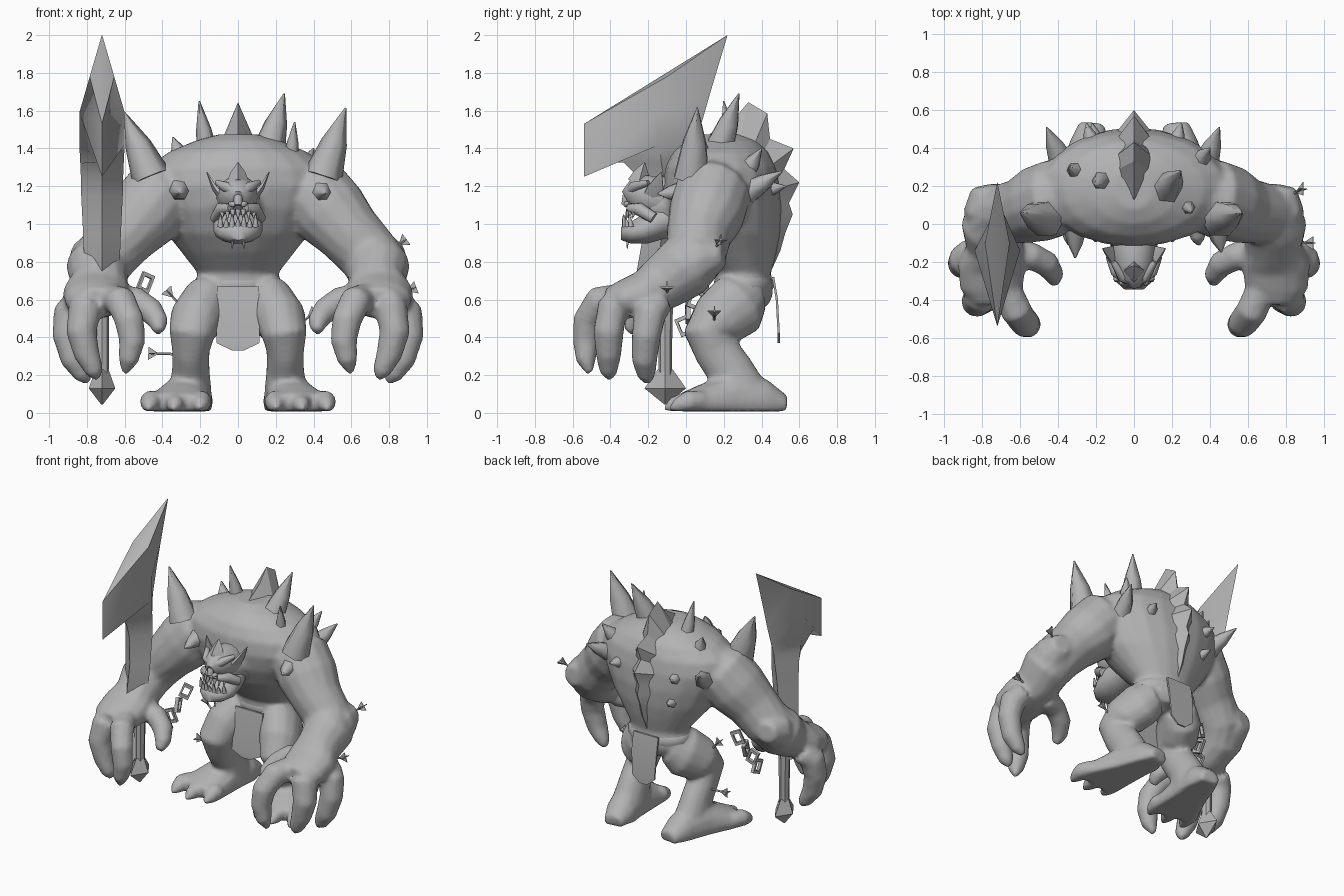
import bpy, bmesh, math
from mathutils import Vector, Matrix

skin = bpy.data.materials.new("stone_grey")
skin.diffuse_color = (0.45, 0.45, 0.45, 1)


def finish(bm, name, angle=35):
    bmesh.ops.recalc_face_normals(bm, faces=bm.faces)
    me = bpy.data.meshes.new(name)
    bm.to_mesh(me)
    bm.free()
    ob = bpy.data.objects.new(name, me)
    bpy.context.collection.objects.link(ob)
    me.materials.append(skin)
    bpy.ops.object.select_all(action='DESELECT')
    ob.select_set(True)
    bpy.context.view_layer.objects.active = ob
    bpy.ops.object.shade_smooth_by_angle(angle=math.radians(angle))
    return ob


def skin_rings(bm, rings):
    """Close a stack of equal-length point rings into a solid."""
    vs = [[bm.verts.new(p) for p in r] for r in rings]
    n = len(vs[0])
    for a, b in zip(vs, vs[1:]):
        for i in range(n):
            bm.faces.new((a[i], a[(i + 1) % n], b[(i + 1) % n], b[i]))
    bm.faces.new(vs[0][::-1])
    bm.faces.new(vs[-1])


def loft(bm, path, n=12, sx=1, floor=None):
    """path: (x, y, z, radius, radius2) rings set square to the path."""
    pts = [Vector((p[0] * sx, p[1], p[2])) for p in path]
    whole = (pts[-1] - pts[0]).normalized()
    ref = Vector((0, 1, 0)) if abs(whole.x) > 0.8 else Vector((1, 0, 0))
    rings = []
    for i, p in enumerate(pts):
        t = (pts[min(i + 1, len(pts) - 1)] - pts[max(i - 1, 0)]).normalized()
        v = t.cross(ref).normalized()
        u = v.cross(t)
        ring = []
        for k in range(n):
            a = math.tau * k / n
            q = p + u * path[i][3] * math.cos(a) + v * path[i][-1] * math.sin(a)
            if floor is not None:
                q.z = max(q.z, floor)
            ring.append(q)
        rings.append(ring)
    skin_rings(bm, rings)


def spike(bm, base, tip, r, n=6):
    """Slightly bulged horn from base to tip."""
    b, t = Vector(base), Vector(tip)
    m = b.lerp(t, 0.5)
    loft(bm, [(*b, r), (*m, r * 0.66), (*t, 0.004)], n)


# ---- body: overlapping lofts fused into one skin
bm = bmesh.new()
rings = []
for z, hw, y0, y1 in [(0.56, .17, .18, .43), (0.62, .22, .15, .46), (0.68, .23, .15, .46),
                      (0.74, .215, .15, .45), (0.85, .30, .04, .48), (0.95, .38, -.04, .5),
                      (1.08, .45, -.1, .51), (1.20, .51, -.12, .5), (1.30, .48, -.11, .48),
                      (1.38, .37, -.07, .44), (1.44, .23, 0, .38), (1.475, .1, .08, .3)]:
    rings.append([(hw * math.cos(math.tau * k / 20),
                   (y0 + y1) / 2 + (y1 - y0) / 2 * math.sin(math.tau * k / 20), z)
                  for k in range(20)])
skin_rings(bm, rings)
loft(bm, [(0, .1, 1.15, .18), (0, -.07, 1.1, .14), (0, -.2, 1.08, .09)])      # neck

FINGERS = [
    [(.68, -.32, .61, .08), (.62, -.46, .59, .085), (.575, -.52, .49, .08), (.56, -.53, .38, .072),
     (.58, -.53, .28, .055), (.60, -.51, .21, .02)],
    [(.78, -.30, .59, .08), (.81, -.39, .55, .09), (.83, -.41, .43, .083), (.80, -.41, .31, .07),
     (.76, -.41, .22, .05), (.74, -.40, .18, .02)],
    [(.84, -.14, .59, .08), (.89, -.19, .53, .09), (.905, -.21, .41, .08), (.87, -.22, .28, .07),
     (.82, -.21, .20, .05), (.79, -.20, .16, .02)],
    [(.66, -.13, .61, .08), (.54, -.17, .595, .075), (.46, -.21, .54, .07), (.42, -.27, .48, .055),
     (.42, -.31, .43, .03)]]
for s in (1, -1):
    # arm: shoulder, elbow, forearm, palm
    loft(bm, [(.30, .16, 1.2, .16), (.41, .14, 1.16, .205), (.49, .11, 1.06, .205),
              (.59, .07, .95, .175), (.69, .05, .84, .165), (.745, -.02, .76, .17),
              (.735, -.12, .69, .15), (.75, -.22, .63, .18, .125), (.75, -.33, .60, .17, .105),
              (.74, -.41, .58, .12, .08)], 14, s)
    loft(bm, [(.79, .20, .84, .07), (.77, .1, .83, .13), (.75, 0, .76, .145)], 10, s)   # elbow
    for f in FINGERS:
        loft(bm, f, 10, s)
    # leg and foot
    loft(bm, [(.10, .33, .62, .12), (.165, .27, .57, .14, .175), (.225, .17, .49, .14, .155),
              (.245, .11, .42, .122, .125), (.25, .16, .33, .1, .12), (.25, .23, .23, .1, .125),
              (.25, .28, .12, .11, .145), (.25, .3, .05, .115, .17)], 14, s)
    loft(bm, [(.22, .53, .04, .07, .05), (.235, .42, .06, .105, .12), (.27, .25, .06, .13, .16),
              (.31, .08, .05, .17, .1), (.33, -.02, .04, .18, .065)], 14, s, .008)
    for x, y in ((.195, -.05), (.33, -.07), (.465, -.04)):
        loft(bm, [(x * .8 + .06, .08, .06, .06), (x, .01, .06, .06), (x + .005, y, .04, .045),
                  (x + .01, y - .045, .02, .015)], 10, s, .008)
body = finish(bm, "body", 80)
mod = body.modifiers.new("fuse", 'REMESH')
mod.mode = 'VOXEL'
mod.voxel_size = 0.016
mod.use_smooth_shade = True
mod = body.modifiers.new("soften", 'SMOOTH')
mod.factor, mod.iterations = 0.5, 6

# ---- head: wedge skull, brow, nose, cheeks, underbite jaw
bm = bmesh.new()
loft(bm, [(0, -.02, 1.12, .10, .11), (0, -.13, 1.14, .115, .115), (0, -.22, 1.15, .105, .11),
          (0, -.28, 1.15, .08, .085), (0, -.315, 1.13, .04, .05)], 14)
loft(bm, [(0, -.03, 1.05, .10, .09), (0, -.14, 1.01, .13, .095), (0, -.23, .965, .13, .075),
          (0, -.30, .95, .10, .055), (0, -.345, .95, .05, .035)], 14)
loft(bm, [(0, -.27, 1.19, .02), (0, -.315, 1.14, .024), (0, -.32, 1.10, .022)], 8)
for s in (1, -1):
    loft(bm, [(.005, -.305, 1.165, .02), (.06, -.28, 1.195, .03), (.11, -.2, 1.22, .015)], 8, s)
    loft(bm, [(.04, -.3, 1.085, .022), (.09, -.25, 1.08, .035), (.12, -.17, 1.03, .03)], 8, s)
    loft(bm, [(.015, -.32, 1.10, .012), (.03, -.315, 1.105, .017), (.045, -.3, 1.11, .008)], 8, s)
finish(bm, "head", 60)

bm = bmesh.new()
for s in (1, -1):                                             # ears and eyes
    loft(bm, [(.08, -.18, 1.13, .02, .06), (.125, -.16, 1.19, .014, .05),
              (.165, -.13, 1.275, .003)], 6, s)
    bmesh.ops.create_icosphere(bm, subdivisions=2, radius=.018,
                               matrix=Matrix.Translation((s * .05, -.285, 1.15)))
finish(bm, "ears_and_eyes")

bm = bmesh.new()                                              # teeth and chin whiskers
for i in range(-3, 4):
    x = i * .031
    y = -.325 + 4 * x * x
    big = .065 if abs(i) in (1, 3) else .045
    spike(bm, (x, y, .985), (x, y - .01, .985 + big), .017)
    spike(bm, (x * .9, y + .02, 1.075), (x * .9, y + .005, 1.03), .015)
for s in (1, -1):
    spike(bm, (s * .03, -.31, .92), (s * .03, -.31, .87), .008)
finish(bm, "teeth", 60)

bm = bmesh.new()                                              # head crest
spike(bm, (0, -.25, 1.22), (0, -.22, 1.325), .06, 4)
finish(bm, "head_crest", 20)

# ---- horns on shoulders, back and chest: base, tip, radius
bm = bmesh.new()
for b, t, r in [((.45, .03, 1.25), (.57, .06, 1.615), .105), ((-.46, .03, 1.25), (-.60, .06, 1.59), .105),
                ((.16, .17, 1.38), (.245, .28, 1.69), .09), ((-.16, .24, 1.36), (-.205, .2, 1.65), .06),
                ((.28, .1, 1.33), (.30, .06, 1.54), .045), ((-.29, .27, 1.32), (-.345, .3, 1.46), .06),
                ((.33, .31, 1.26), (.40, .40, 1.40), .065), ((.38, .33, 1.17), (.45, .51, 1.28), .07),
                ((-.38, .33, 1.17), (-.46, .51, 1.28), .07), ((.22, .42, 1.18), (.25, .53, 1.2), .05),
                ((-.22, .42, 1.18), (-.25, .53, 1.2), .05), ((-.2, .44, 1.0), (-.22, .53, 1.02), .04),
                ((-.31, -.03, 1.18), (-.31, -.18, 1.16), .06), ((.44, -.03, 1.17), (.46, -.15, 1.16), .06)]:
    spike(bm, b, t, r)
finish(bm, "horns", 62)

# ---- one jagged ridge down the spine: body line, outer line, half width
bm = bmesh.new()
skin_rings(bm, [[(-w, y, z), (0, oy, oz), (w, y, z), (0, y - .04, z - .04)] for y, z, oy, oz, w in [
    (.14, 1.44, .13, 1.48, .03), (.22, 1.42, .25, 1.55, .085), (.28, 1.41, .33, 1.645, .10),
    (.34, 1.37, .43, 1.585, .12), (.38, 1.32, .445, 1.45, .11), (.41, 1.28, .57, 1.40, .12),
    (.44, 1.24, .52, 1.29, .10), (.45, 1.18, .60, 1.22, .12), (.46, 1.1, .545, 1.11, .10),
    (.46, 1.04, .565, 1.05, .10), (.45, .95, .525, .95, .08), (.44, .86, .50, .86, .07),
    (.42, .76, .455, .76, .03)]])
finish(bm, "spine_ridge", 30)

# ---- loincloth flaps
bm = bmesh.new()
for rows in ([(.13, .67, .11), (.11, .55, .11), (.09, .37, .115), (.09, .33, .03)],
             [(.455, .72, .10), (.475, .6, .10), (.485, .42, .09), (.485, .37, .03)]):
    skin_rings(bm, [[(-w, y, z), (w, y, z), (w, y + .012, z), (-w, y + .012, z)] for y, z, w in rows])
finish(bm, "loincloth", 30)
bm = bmesh.new()                                              # belt roll
loft(bm, [(0, .305, .645, .225, .15), (0, .305, .67, .235, .16), (0, .305, .70, .23, .155),
          (0, .305, .73, .21, .14)], 20)
finish(bm, "belt", 60)

# ---- great blade: back edge, thick ridge, front edge per row
X = -.72
bm = bmesh.new()
skin_rings(bm, [[(X, by, bz), (X + t, my, mz), (X, fy, fz), (X - t, my, mz)]
                for by, bz, my, mz, t, fy, fz in [
    (.22, 2.0, .215, 1.997, .002, .21, 1.994), (.13, 1.70, -.10, 1.78, .065, -.54, 1.53),
    (.09, 1.56, -.14, 1.59, .12, -.54, 1.25), (.045, 1.42, -.14, 1.42, .12, -.44, 1.33),
    (.01, 1.32, -.13, 1.32, .115, -.33, 1.325), (0, 1.25, -.12, 1.25, .112, -.265, 1.26),
    (-.02, 1.15, -.12, 1.15, .11, -.23, 1.15),
    (-.045, .95, -.13, .95, .10, -.225, .95), (-.06, .7, -.15, .7, .09, -.27, .7),
    (-.07, .52, -.13, .52, .06, -.2, .52)]])
finish(bm, "blade", 50)
bm = bmesh.new()                                              # grip and pommel
loft(bm, [(X, -.11, .7, .04), (X, -.11, .15, .035)], 8)
loft(bm, [(X, -.11, .23, .035, .04), (X, -.11, .13, .07, .11), (X, -.11, .045, .005)], 4)
finish(bm, "grip", 30)

# ---- broken chain by the weapon hand
bm = bmesh.new()
for i, c in enumerate([(-.49, .10, .69), (-.52, .05, .60), (-.55, .01, .53), (-.57, -.01, .46)]):
    turn = Matrix.Translation(c) @ Matrix.Rotation(i * 1.4 + .4, 4, 'Z') @ Matrix.Rotation(.4, 4, 'Y')
    ring = [[turn @ Vector((x * k, y, z * k)) for k, y in ((1, -.012), (1, .012), (.6, .012), (.6, -.012))]
            for x, z in ((-.035, -.05), (.035, -.05), (.035, .05), (-.035, .05))]
    v = [[bm.verts.new(p) for p in r] for r in ring]
    for a in range(4):
        for b in range(4):
            bm.faces.new((v[a][b], v[a][b - 1], v[a - 1][b - 1], v[a - 1][b]))
finish(bm, "chain", 30)

# ---- arrows stuck in arms and legs
bm = bmesh.new()
for b, t in [((.76, .12, .82), (.88, .18, .91)), ((.82, -.1, .62), (.93, -.1, .66)),
             ((.30, .15, .45), (.40, .15, .53)), ((-.28, .15, .54), (-.37, .15, .64)),
             ((-.30, .2, .31), (-.46, .2, .315))]:
    b, t = Vector(b), Vector(t)
    d = (t - b).normalized()
    loft(bm, [(*b, .007), (*t, .007)], 5)
    for side in (d.cross(Vector((0, 1, 0))).normalized(), Vector((0, 1, 0))):
        off = d.cross(side).normalized() * .003
        skin_rings(bm, [[p + off, p - off, q - off, q + off] for p, q in
                        ((t - d * .035 - side * .004, t - d * .035 + side * .004),
                         (t + d * .015 - side * .035, t + d * .015 + side * .035))])
finish(bm, "arrows", 30)
